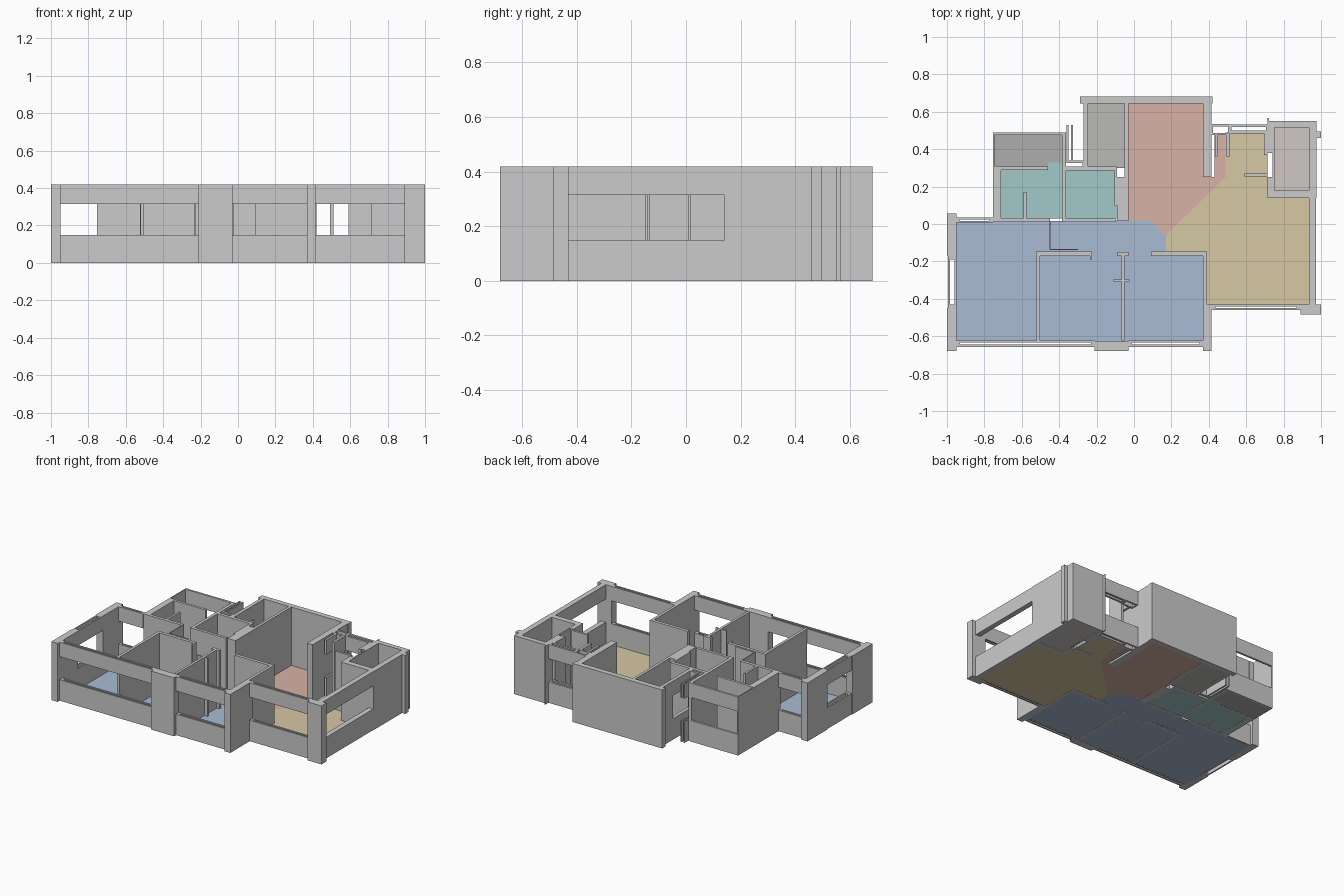
import bpy, bmesh
from mathutils import Matrix, Vector

H, SILL, HEAD = 0.418, 0.15, 0.315


def add_box(bm, x0, x1, y0, y1, z0, z1):
    c = Vector(((x0 + x1) / 2, (y0 + y1) / 2, (z0 + z1) / 2))
    m = Matrix.Translation(c) @ Matrix.Diagonal((x1 - x0, y1 - y0, z1 - z0, 1))
    bmesh.ops.create_cube(bm, size=1, matrix=m)


def finish(name, bm, color=None):
    me = bpy.data.meshes.new(name)
    bm.to_mesh(me)
    bm.free()
    ob = bpy.data.objects.new(name, me)
    bpy.context.collection.objects.link(ob)
    if color:
        mat = bpy.data.materials.new(name)
        mat.diffuse_color = (*color, 1)
        me.materials.append(mat)


def walls(name, rects):
    """Full-height walls from plan rectangles (x0, x1, y0, y1)."""
    bm = bmesh.new()
    for r in rects:
        add_box(bm, *r, 0, H)
    finish(name, bm)


def window(name, x0, x1, y0, y1, slot=0.012, end=0.02):
    """Sill and header band, split by a narrow slot along the run."""
    bm = bmesh.new()
    along_x = (x1 - x0) > (y1 - y0)
    if not slot:
        parts = [(x0, x1, y0, y1)]
    elif along_x:
        a, b = (y0 + y1 - slot) / 2, (y0 + y1 + slot) / 2
        parts = [(x0, x1, y0, a), (x0, x1, b, y1), (x0, x0 + end, a, b), (x1 - end, x1, a, b)]
    else:
        a, b = (x0 + x1 - slot) / 2, (x0 + x1 + slot) / 2
        parts = [(x0, a, y0, y1), (b, x1, y0, y1), (a, b, y0, y0 + end), (a, b, y1 - end, y1)]
    for p in parts:
        add_box(bm, *p, 0, SILL)
        add_box(bm, *p, HEAD, H)
    finish(name, bm)


def floor(name, color, *polys):
    bm = bmesh.new()
    for pts in polys:
        f = bm.faces.new([bm.verts.new((x, y, 0.001)) for x, y in pts])
        f.normal_update()
        if f.normal.z < 0:
            f.normal_flip()
    finish(name, bm, color)


def rect(x0, x1, y0, y1):
    return [(x0, y0), (x1, y0), (x1, y1), (x0, y1)]


# Outer columns
walls("west_columns", [(-1, -.95, -.17, .055), (-1, -.95, -.68, -.45)])
walls("south_columns", [(-.21, -.03, -.68, -.625), (.37, .415, -.68, -.43)])
walls("southeast_column", [(.89, 1, -.485, -.43)])

# Outer window walls
window("west_window", -.995, -.95, -.45, -.17, .025)
window("south_window_left", -.95, -.21, -.657, -.622)
window("south_window_right", -.03, .37, -.657, -.622)
window("living_south_window", .415, .89, -.46, -.43, .01)
window("living_east_window", .935, .972, -.43, .14, 0)
window("bedroom_north_window", -.95, -.755, .008, .034, .008)
window("utility_north_window", -.75, -.385, .475, .49, 0)
window("living_north_window", .51, .715, .485, .532, .018, .01)
window("entry_north_window", .415, .51, .475, .535, .035, .008)
window("entry_side_window", .432, .447, .36, .475, 0)

# Northeast shaft
walls("shaft_walls", [(.75, .975, .515, .55), (.715, .975, .14, .18),
                      (.935, .975, .18, .515), (.715, .75, .38, .55),
                      (.715, .75, .18, .25), (.74, .75, .25, .38),
                      (.975, 1, .46, .495), (.715, .722, .55, .568)])

# Central north room
walls("north_room_walls", [(-.29, .42, .645, .683), (.37, .415, .25, .645),
                           (-.05, -.03, .25, .645), (-.092, -.03, .015, .25),
                           (-.27, -.245, .53, .645), (-.275, -.245, .3, .33)])
window("store_west_window", -.27, -.245, .33, .53, 0)

# Narrow layered duct beside the store
for i, x in enumerate((-.36, -.337)):
    window("duct_leaf_%d" % (i + 1), x, x + .01, .34, .53, 0)
walls("duct_base", [(-.36, -.27, .325, .34)])

# Bathrooms and utility
walls("bathroom_walls", [(-.755, -.71, .012, .31), (-.755, -.747, .31, .49),
                         (-.71, -.46, .29, .308), (-.365, -.09, .285, .308),
                         (-.385, -.363, .03, .49), (-.755, -.45, .01, .032),
                         (-.385, -.1, .01, .03), (-.59, -.575, .03, .17),
                         (-.105, -.09, .1, .285)])

# Bedroom partitions
walls("bedroom_partitions", [(-.525, -.225, -.17, -.148), (-.522, -.502, -.622, -.17),
                             (-.068, -.05, -.622, -.17), (-.09, -.03, -.17, -.15),
                             (-.11, -.068, -.308, -.298), (-.05, -.025, -.308, -.298),
                             (.09, .39, -.17, -.147), (.37, .39, -.43, -.17),
                             (-.453, -.447, -.14, .01), (-.453, -.3, -.14, -.133),
                             (-.235, -.225, -.19, -.17)])

# Living room fins
walls("living_fins", [(.492, .51, .36, .48), (.59, .715, .255, .27), (.695, .715, .37, .485)])

# Coloured floors
floor("bedroom_floor", (.40, .50, .67), [(-.95, .012), (.08, .02), (.17, -.06), (.17, -.15),
      (.375, -.16), (.375, -.625), (-.95, -.625)])
floor("dining_floor", (.68, .45, .38), [(-.035, .65), (.375, .65), (.375, .25), (.43, .25), (.43, .48),
      (.49, .48), (.49, .25), (.17, -.06), (.08, .02), (-.035, .02)])
floor("living_floor", (.68, .58, .37), [(.49, .49), (.715, .49), (.715, .14), (.935, .14), (.935, -.43),
      (.39, -.43), (.39, -.15), (.17, -.15), (.17, -.06), (.49, .25)])
floor("bathroom_floor", (.36, .58, .58),
      [(-.71, .03), (-.385, .03), (-.385, .33), (-.46, .33), (-.46, .295), (-.71, .295)],
      rect(-.365, -.09, .03, .29))
floor("utility_floor", (.42, .42, .42), [(-.75, .308), (-.46, .308), (-.46, .33), (-.385, .33),
      (-.385, .475), (-.75, .475)])
floor("store_floor", (.49, .50, .46), rect(-.245, -.05, .3, .645))
floor("shaft_floor", (.62, .58, .54), rect(.75, .935, .18, .515))
